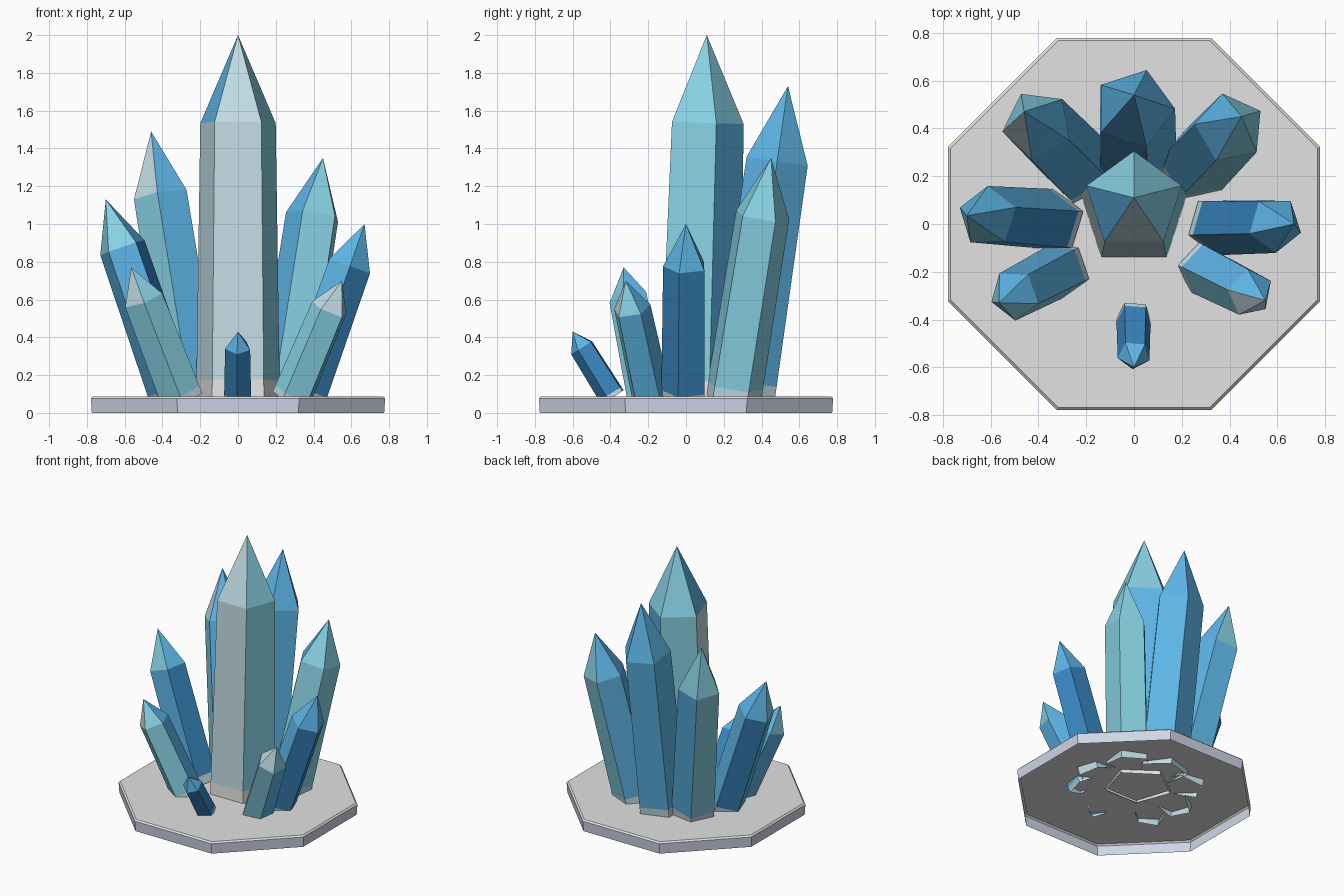
import bpy, bmesh, math
from mathutils import Vector

if "Cube" in bpy.data.objects:
    bpy.data.objects.remove(bpy.data.objects["Cube"])


def lin(c):
    c /= 255
    return c / 12.92 if c <= 0.04045 else ((c + 0.055) / 1.055) ** 2.4


def mat(name, r, g, b):
    m = bpy.data.materials.new(name)
    m.diffuse_color = (lin(r), lin(g), lin(b), 1)
    m.use_nodes = True
    m.node_tree.nodes["Principled BSDF"].inputs["Base Color"].default_value = m.diffuse_color
    return m


PALE = mat("pale_ice", 194, 220, 228)
CYAN = mat("cyan", 136, 210, 228)
BLUE = mat("sky_blue", 94, 182, 232)
DEEP = mat("deep_blue", 58, 138, 198)
ROOT = mat("white_root", 232, 228, 228)
STONE = mat("stone_top", 226, 226, 226)
RIM = mat("stone_rim", 206, 214, 231)
CRYSTAL_MATS = [PALE, CYAN, BLUE, DEEP, ROOT]
CODE = "PCBDW"


def finish(name, bm, mats):
    me = bpy.data.meshes.new(name)
    bm.to_mesh(me)
    bm.free()
    for m in mats:
        me.materials.append(m)
    ob = bpy.data.objects.new(name, me)
    bpy.context.collection.objects.link(ob)
    return ob


def bridge(bm, a, b, pick):
    n = len(a)
    for k in range(n):
        f = bm.faces.new((a[k], a[(k + 1) % n], b[(k + 1) % n], b[k]))
        f.material_index = pick(k)


def crystal(name, base, tip, r, flare, phase, body, point, root):
    """Five-sided shard, open at the root: pale root band, shaft, pointed tip."""
    base, tip = Vector(base), Vector(tip)
    axis = tip - base
    turn = Vector((0, 0, 1)).rotation_difference(axis)
    bm = bmesh.new()

    def ring(t, rad):
        out = []
        for k in range(5):
            a = math.radians(phase + 72 * k)
            p = turn @ Vector((rad * math.cos(a), rad * math.sin(a), 0))
            out.append(bm.verts.new(base + axis * t + p))
        return out

    low = ring(0, r * flare)
    band = ring(0.055, r * (flare - (flare - 1) * 0.07))
    top = ring(0.76, r)
    apex = bm.verts.new(tip)
    bridge(bm, low, band, lambda k: CODE.index(root))
    bridge(bm, band, top, lambda k: CODE.index(body[k]))
    for k in range(5):
        f = bm.faces.new((top[k], top[(k + 1) % 5], apex))
        f.material_index = CODE.index(point[k])
    finish(name, bm, CRYSTAL_MATS)


# Octagonal base: thin shell, open underneath, with a small chamfer on top
bm = bmesh.new()
rings = []
for z, apothem in ((0, 0.774), (0.077, 0.779), (0.088, 0.768)):
    rr = apothem / math.cos(math.pi / 8)
    rings.append([bm.verts.new((rr * math.cos(math.pi / 8 + k * math.pi / 4),
                                rr * math.sin(math.pi / 8 + k * math.pi / 4), z))
                  for k in range(8)])
bridge(bm, rings[0], rings[1], lambda k: 1)
bridge(bm, rings[1], rings[2], lambda k: 0)
bm.faces.new(rings[2])
finish("base_plate", bm, [STONE, RIM])

# Crystals: name, root, tip, radius, flare, phase, shaft colours, tip colours, root band
SHARDS = [
    ("center_crystal", (0, 0.05, 0.065), (0, 0.11, 2.0), 0.21, 1.11, 90, "CPPCB", "CBPCC", "W"),
    ("back_crystal", (0, 0.30, 0.07), (0, 0.54, 1.73), 0.172, 1.03, 0, "BBBBB", "BBBBB", "P"),
    ("back_left_crystal", (-0.23, 0.24, 0.07), (-0.46, 0.47, 1.49), 0.15, 1.04, 46, "BCCBB", "CCPBB", "P"),
    ("back_right_crystal", (0.25, 0.245, 0.07), (0.45, 0.45, 1.35), 0.15, 1.04, 30, "CBBCC", "CBBCC", "P"),
    ("left_crystal", (-0.335, 0.01, 0.07), (-0.70, 0.035, 1.13), 0.13, 1.05, 18, "BDBBD", "BBCCB", "P"),
    ("right_crystal", (0.34, -0.005, 0.07), (0.67, 0, 1.0), 0.12, 1.05, 55, "DDBDD", "BBBBB", "P"),
    ("front_left_crystal", (-0.295, -0.19, 0.07), (-0.565, -0.33, 0.77), 0.11, 1.08, 54, "BBCCB", "BCPCB", "P"),
    ("front_right_crystal", (0.285, -0.185, 0.07), (0.55, -0.32, 0.70), 0.103, 1.08, 27, "BBCCB", "BBPPC", "P"),
    ("front_crystal", (0, -0.385, 0.085), (0, -0.60, 0.43), 0.07, 1.08, 49, "DDDDD", "BBBBB", "P"),
]
for s in SHARDS:
    crystal(*s)
